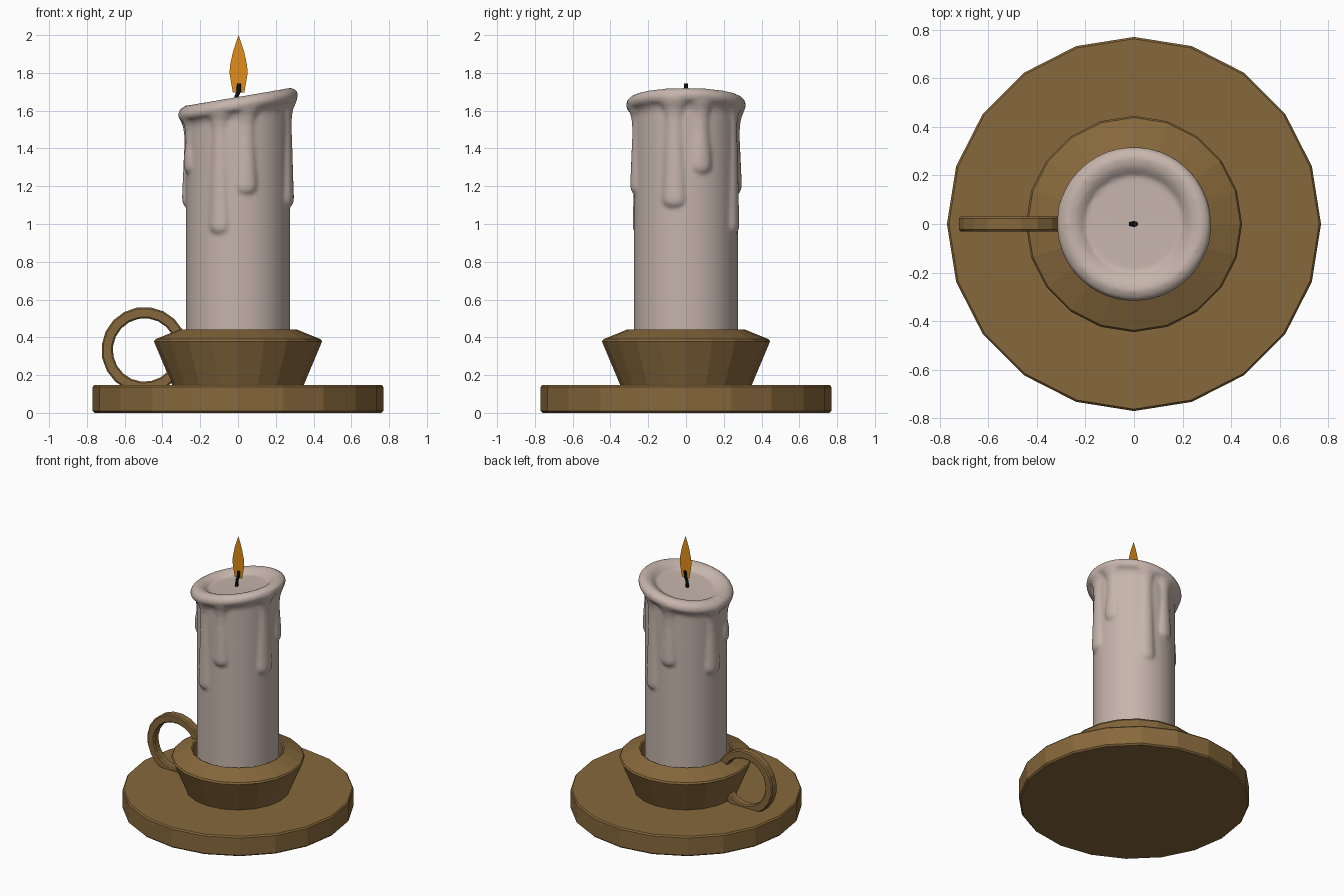
import bpy, bmesh
from math import sin, cos, pi, radians, atan2
from mathutils import Vector, Matrix

if "Cube" in bpy.data.objects:
    bpy.data.objects.remove(bpy.data.objects["Cube"])


def material(name, rgb):
    m = bpy.data.materials.new(name)
    m.diffuse_color = (*rgb, 1)
    m.use_nodes = True
    m.node_tree.nodes["Principled BSDF"].inputs["Base Color"].default_value = m.diffuse_color
    return m


BRASS = material("brass", (0.24, 0.14, 0.045))
WAX = material("wax", (0.56, 0.46, 0.41))
FLAME = material("flame", (0.75, 0.27, 0.01))
BLACK = material("black", (0.01, 0.01, 0.01))


def finish(bm, name, mat, smooth=None):
    bmesh.ops.remove_doubles(bm, verts=bm.verts, dist=1e-5)
    bmesh.ops.recalc_face_normals(bm, faces=bm.faces)
    me = bpy.data.meshes.new(name)
    bm.to_mesh(me)
    bm.free()
    me.materials.append(mat)
    ob = bpy.data.objects.new(name, me)
    bpy.context.collection.objects.link(ob)
    if smooth:
        me.shade_smooth()
    return ob


def skin(bm, rings, caps=False):
    """Join successive closed rings of points with quads."""
    vs = [[bm.verts.new(p) for p in ring] for ring in rings]
    n = len(vs[0])
    for a, b in zip(vs, vs[1:]):
        for i in range(n):
            j = (i + 1) % n
            bm.faces.new((a[i], a[j], b[j], b[i]))
    if caps:
        bm.faces.new(vs[0])
        bm.faces.new(vs[-1])


def lathe(bm, profile, n, place=lambda v: v):
    skin(bm, [[place(Vector((r * cos(2 * pi * i / n), r * sin(2 * pi * i / n), z)))
               for i in range(n)] for r, z in profile])


# dish: 20-sided plate with softened edges
bm = bmesh.new()
lathe(bm, [(0, 0), (0.76, 0), (0.77, 0.01), (0.77, 0.137), (0.762, 0.147), (0, 0.147)], 20)
finish(bm, "dish", BRASS)

# cup: flared, hollow holder
bm = bmesh.new()
lathe(bm, [(0, 0.14), (0.345, 0.14), (0.445, 0.378), (0.438, 0.39), (0.312, 0.441),
           (0.302, 0.436), (0.298, 0.2), (0, 0.2)], 20)
finish(bm, "cup", BRASS)

# handle: flat band bent into an open ring
bm = bmesh.new()
section = [(0.198 - 0.03, -0.022), (0.198 - 0.03, 0.022), (0.176, 0.03), (0.22, 0.03),
           (0.228, 0.022), (0.228, -0.022), (0.22, -0.03), (0.176, -0.03)]
rings = []
for k in range(17):
    a = radians(28 + 290 * k / 16)
    rings.append([(-0.495 + r * cos(a), y, 0.333 + r * sin(a)) for r, y in section])
skin(bm, rings, caps=True)
finish(bm, "handle", BRASS)

# candle: slanted rim with melted pool, fused with the drips
SLOPE = 0.17


def slant(v):
    if v.z > 1.5:
        v.z += SLOPE * v.x
    return v


bm = bmesh.new()
lathe(bm, [(0, 0.19), (0.275, 0.19), (0.275, 1.56), (0.287, 1.592), (0.31, 1.605),
           (0.319, 1.63), (0.308, 1.658), (0.275, 1.675), (0.24, 1.667),
           (0.212, 1.648), (0.205, 1.634), (0, 1.63)], 72, slant)

# drips: four on the front and right, repeated half a turn round
for x, y, bottom, w in [(-0.10, -0.25, 0.945, 0.056), (0.045, -0.26, 1.155, 0.056),
                        (0.26, -0.065, 1.085, 0.063), (0.25, 0.08, 1.265, 0.056)]:
    for s in (1, -1):
        ang = atan2(s * y, s * x)
        top = 1.635 + SLOPE * 0.27 * cos(ang)
        prof = [(0, bottom), (0.6 * w, bottom + 0.007), (0.92 * w, bottom + 0.025),
                (w, bottom + 0.05), (0.95 * w, bottom + 0.1),
                (0.7 * w, top - 0.18), (0.72 * w, top - 0.11), (0.9 * w, top - 0.07),
                (1.3 * w, top - 0.035), (1.5 * w, top - 0.01), (0, top)]
        turn = Matrix.Rotation(ang, 4, 'Z')
        lathe(bm, prof, 20, lambda v: turn @ Vector((0.265 + v.x * 0.6, v.y, v.z)))
candle = finish(bm, "candle", WAX, smooth=True)
rm = candle.modifiers.new("fuse", 'REMESH')
rm.mode = 'VOXEL'
rm.voxel_size = 0.011
rm.use_smooth_shade = True
sm = candle.modifiers.new("soften", 'SMOOTH')
sm.factor = 0.5
sm.iterations = 5

# wick: short bent cord
bm = bmesh.new()
path = [(-0.012, 1.61, 0.011), (-0.008, 1.675, 0.011), (0.003, 1.70, 0.012),
        (0.006, 1.745, 0.011)]
skin(bm, [[(x + r * cos(i * pi / 4), r * sin(i * pi / 4), z) for i in range(8)]
          for x, z, r in path], caps=True)
finish(bm, "wick", BLACK)

# flame: flat leaf-shaped sheet
bm = bmesh.new()
half = [(0.03, 1.695), (0.04, 1.75), (0.048, 1.80), (0.045, 1.84), (0.03, 1.91), (0.014, 1.96)]
outline = half + [(0, 2.0)] + [(-x, z) for x, z in reversed(half)]
bm.faces.new([bm.verts.new((x + 0.003, 0, z)) for x, z in outline])
finish(bm, "flame", FLAME)
